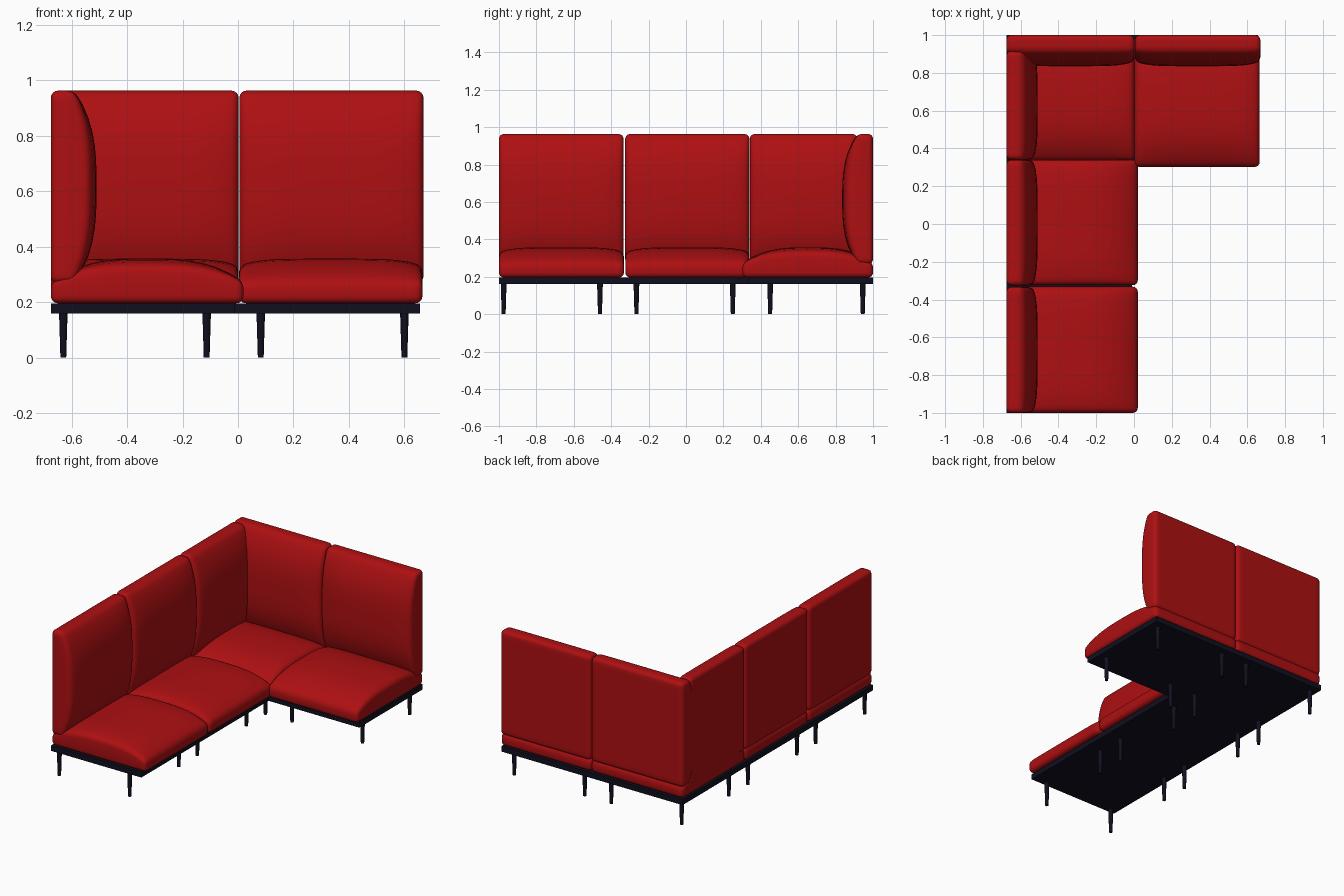
import bpy
import bmesh
from mathutils import Matrix, Vector

cube = bpy.data.objects.get("Cube")
if cube:
    bpy.data.objects.remove(cube, do_unlink=True)


def material(name, color):
    mat = bpy.data.materials.new(name)
    mat.use_nodes = True
    mat.diffuse_color = color
    bsdf = next(n for n in mat.node_tree.nodes if n.type == 'BSDF_PRINCIPLED')
    bsdf.inputs["Base Color"].default_value = color
    return mat


RED = material("red fabric", (0.42, 0.005, 0.006, 1))
DARK = material("dark navy metal", (0.005, 0.005, 0.014, 1))
X, Y, Z = Vector((1, 0, 0)), Vector((0, 1, 0)), Vector((0, 0, 1))


def finish(bm, name, mat):
    mesh = bpy.data.meshes.new(name)
    bm.to_mesh(mesh)
    bm.free()
    mesh.materials.append(mat)
    obj = bpy.data.objects.new(name, mesh)
    bpy.context.collection.objects.link(obj)
    return obj


def box(name, low, high, mat):
    bm = bmesh.new()
    bmesh.ops.create_cube(bm, size=1)
    low, high = Vector(low), Vector(high)
    for v in bm.verts:
        v.co = (low + high) / 2 + v.co * (high - low)
    return finish(bm, name, mat)


def cushion(name, origin, axes, width, length, thick, bulge):
    """Padded block: width, length and thickness run along the three axes."""
    bm = bmesh.new()
    bmesh.ops.create_cube(bm, size=2)
    flat = [e for e in bm.edges if abs(e.verts[0].co.z - e.verts[1].co.z) < 0.1]
    bmesh.ops.subdivide_edges(bm, edges=flat, cuts=13, use_grid_fill=True)
    for v in bm.verts:
        s, t, side = v.co
        depth = 0
        if side > 0:
            crown = (1 - abs(t) ** 3) * (1 - 0.3 * abs(s) ** 5)
            depth = thick + bulge * crown
        local = ((s + 1) / 2 * width, (t + 1) / 2 * length, depth)
        v.co = Vector(origin) + sum((a * c for a, c in zip(axes, local)), Vector())
    bmesh.ops.recalc_face_normals(bm, faces=bm.faces)
    obj = finish(bm, name, RED)
    bevel = obj.modifiers.new("soft edges", 'BEVEL')
    bevel.width = 0.026
    bevel.segments = 4
    bevel.limit_method = 'ANGLE'
    bevel.angle_limit = 0.7
    obj.data.shade_smooth()
    return obj


# Platform in two slabs forming an L
box("long_platform", (-0.675, -1, 0.16), (-0.01, 1, 0.195), DARK)
box("side_platform", (-0.01, 0.335, 0.16), (0.657, 1, 0.195), DARK)

# Seat cushions
run_axes, wall_axes = (-Y, X, Z), (X, Y, Z)
SEAT = dict(thick=0.078, bulge=0.083)
cushion("front_seat", (-0.675, -0.332, 0.196), run_axes, 0.668, 0.695, **SEAT)
cushion("middle_seat", (-0.675, 0.34, 0.196), run_axes, 0.664, 0.695, **SEAT)
cushion("corner_seat", (-0.675, 0.335, 0.196), wall_axes, 0.677, 0.665, **SEAT)
cushion("side_seat", (0.003, 0.302, 0.196), wall_axes, 0.662, 0.698, **SEAT)

# Back cushions along the long run and along the rear
run_axes, wall_axes = (Y, Z, X), (X, Z, -Y)
BACK = dict(length=0.695, thick=0.085, bulge=0.08)
cushion("front_back", (-0.675, -1, 0.268), run_axes, 0.666, **BACK)
cushion("middle_back", (-0.675, -0.325, 0.268), run_axes, 0.664, **BACK)
cushion("corner_run_back", (-0.675, 0.341, 0.268), run_axes, 0.575, **BACK)
cushion("corner_rear_back", (-0.675, 1, 0.268), wall_axes, 0.677, **BACK)
cushion("side_rear_back", (0.005, 1, 0.268), wall_axes, 0.664, **BACK)

# Tapered legs, four under each module
run_x, side_x = (-0.63, -0.113), (0.082, 0.6)
modules = {"front": (run_x, (-0.975, -0.46)), "middle": (run_x, (-0.265, 0.25)),
           "corner": (run_x, (0.45, 0.945)), "side": (side_x, (0.45, 0.945))}
for label, (xs, ys) in modules.items():
    for x in xs:
        for y in ys:
            bm = bmesh.new()
            bmesh.ops.create_cone(bm, cap_ends=True, segments=16, radius1=0.0105,
                                  radius2=0.0155, depth=0.165,
                                  matrix=Matrix.Translation((x, y, 0.0825)))
            leg = finish(bm, label + "_leg", DARK)
            bpy.ops.object.select_all(action='DESELECT')
            leg.select_set(True)
            bpy.context.view_layer.objects.active = leg
            bpy.ops.object.shade_smooth_by_angle()
